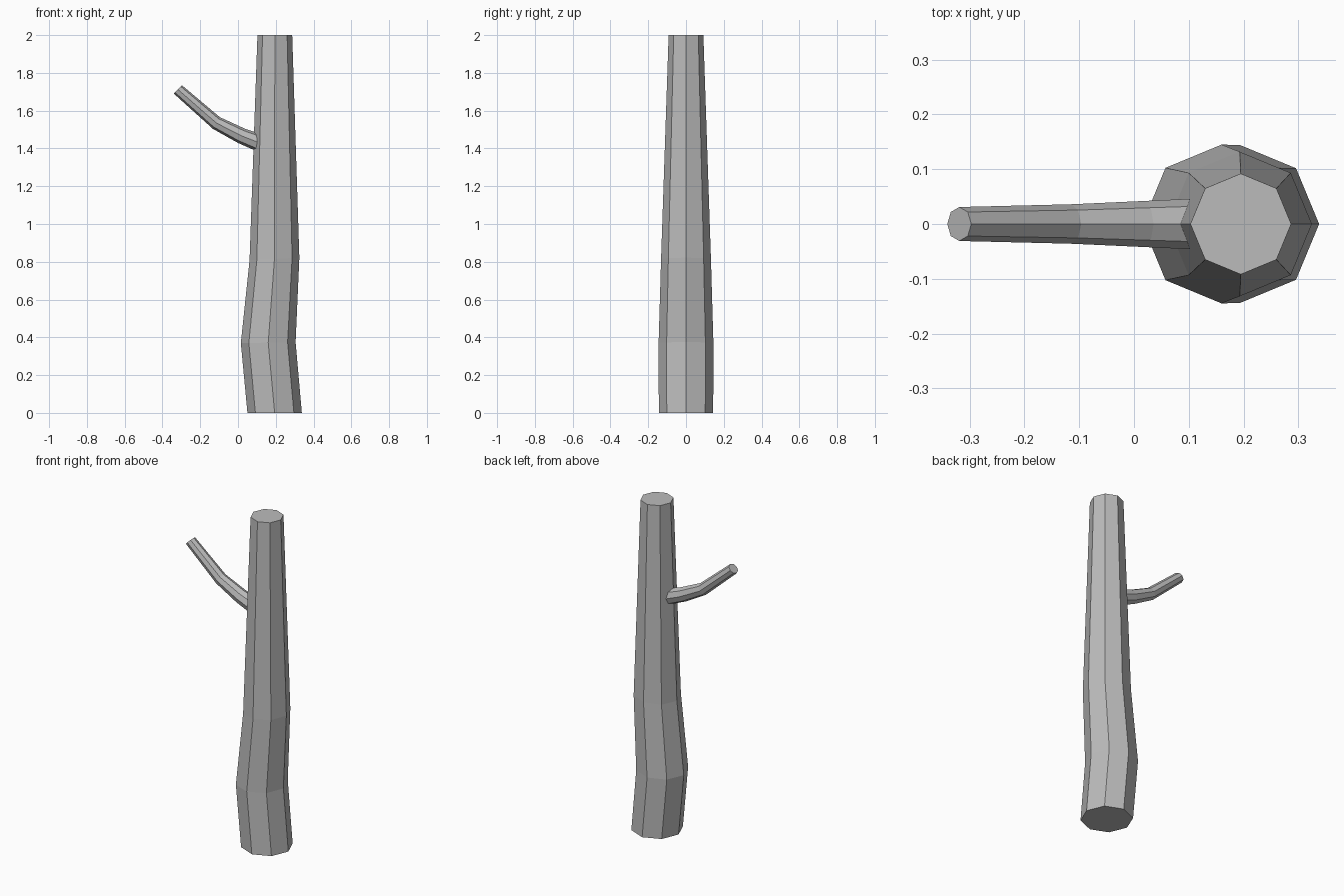
import bpy, bmesh, math
from mathutils import Vector

cube = bpy.data.objects.get("Cube")
if cube:
    bpy.data.objects.remove(cube, do_unlink=True)

SIDES = 8

bark = bpy.data.materials.new("grey_bark")
bark.use_nodes = True
GREY = (0.5, 0.5, 0.5, 1)
bark.diffuse_color = GREY
bark.node_tree.nodes["Principled BSDF"].inputs["Base Color"].default_value = GREY


def limb(name, rings):
    """Faceted tube; each ring is (x, z, radius, lean from vertical in degrees)."""
    bm = bmesh.new()
    loops = []
    for x, z, radius, lean in rings:
        centre = Vector((x, 0, z))
        across = Vector((math.cos(math.radians(lean)), 0, math.sin(math.radians(lean))))
        side = Vector((0, 1, 0))
        loop = []
        for i in range(SIDES):
            a = math.tau * i / SIDES
            loop.append(bm.verts.new(centre + radius * (math.cos(a) * across + math.sin(a) * side)))
        loops.append(loop)
    for low, high in zip(loops, loops[1:]):
        for i in range(SIDES):
            j = (i + 1) % SIDES
            bm.faces.new((low[i], low[j], high[j], high[i]))
    bm.faces.new(loops[0][::-1])
    bm.faces.new(loops[-1])
    bmesh.ops.recalc_face_normals(bm, faces=bm.faces)
    mesh = bpy.data.meshes.new(name)
    bm.to_mesh(mesh)
    bm.free()
    mesh.materials.append(bark)
    obj = bpy.data.objects.new(name, mesh)
    bpy.context.collection.objects.link(obj)
    return obj


# Bent, tapering trunk
limb("trunk", [(0.194, 0, 0.144, 0), (0.16, 0.372, 0.145, 1),
               (0.193, 0.815, 0.132, 3), (0.195, 2, 0.092, 0)])

# Side branch, rooted inside the trunk and curving upward
limb("branch", [(0.19, 1.4, 0.05, 68), (0.018, 1.467, 0.042, 65),
                (-0.115, 1.535, 0.036, 59), (-0.319, 1.713, 0.031, 45)])
